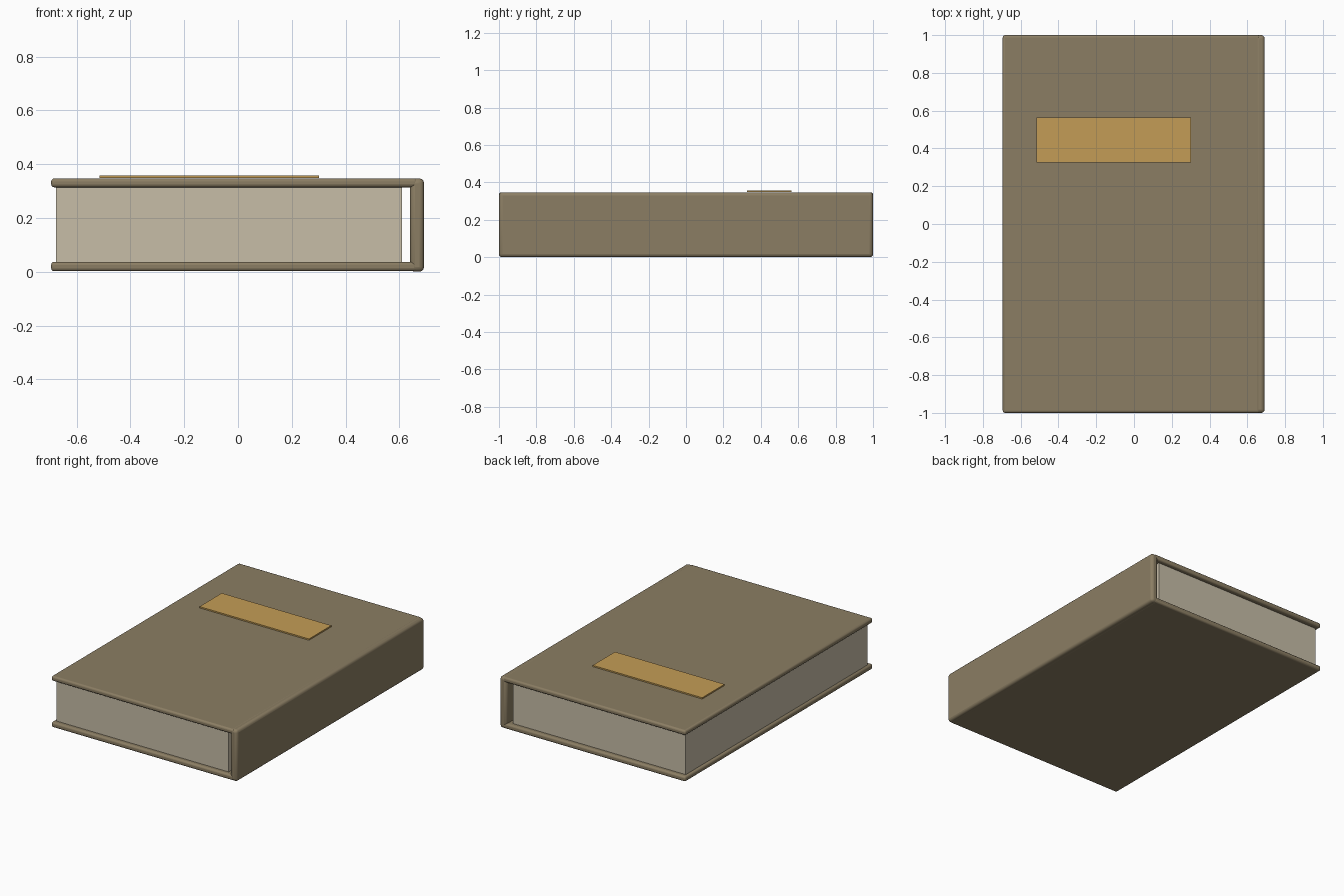
import bpy
import math

if "Cube" in bpy.data.objects:
    bpy.data.objects.remove(bpy.data.objects["Cube"])


def material(name, rgb):
    m = bpy.data.materials.new(name)
    m.diffuse_color = (*rgb, 1.0)
    m.use_nodes = True
    m.node_tree.nodes["Principled BSDF"].inputs["Base Color"].default_value = m.diffuse_color
    return m


cloth = material("brown_cloth", (0.26, 0.208, 0.126))
paper = material("cream_paper", (0.57, 0.51, 0.39))
gold = material("gold_label", (0.55, 0.335, 0.093))


def box(name, x, y, z, mat, bevel=0.0):
    """Box given by its (min, max) range on each axis, optionally rounded."""
    ranges = (x, y, z)
    bpy.ops.mesh.primitive_cube_add(
        size=1, location=[(a + b) / 2 for a, b in ranges])
    ob = bpy.context.object
    ob.name = name
    ob.scale = [b - a for a, b in ranges]
    bpy.ops.object.transform_apply(location=False, rotation=False, scale=True)
    ob.data.materials.append(mat)
    if bevel:
        mod = ob.modifiers.new("rounded_edges", 'BEVEL')
        mod.width = bevel
        mod.segments = 3
        bpy.ops.object.shade_smooth_by_angle(angle=math.radians(40))
    return ob


# Cover boards
for name, z in (("back_cover", (0.002, 0.037)), ("front_cover", (0.314, 0.347))):
    box(name, (-0.695, 0.667), (-1, 1), z, cloth, 0.012)

# Spine joining the boards, leaving a gap behind the pages
box("spine", (0.64, 0.692), (-1, 1), (0.0, 0.347), cloth, 0.018)

# Page block, set back from the cover edges
box("pages", (-0.677, 0.61), (-0.97, 0.97), (0.03, 0.32), paper)

# Blank title label on the front cover
box("title_label", (-0.515, 0.302), (0.325, 0.563), (0.348, 0.357), gold)
